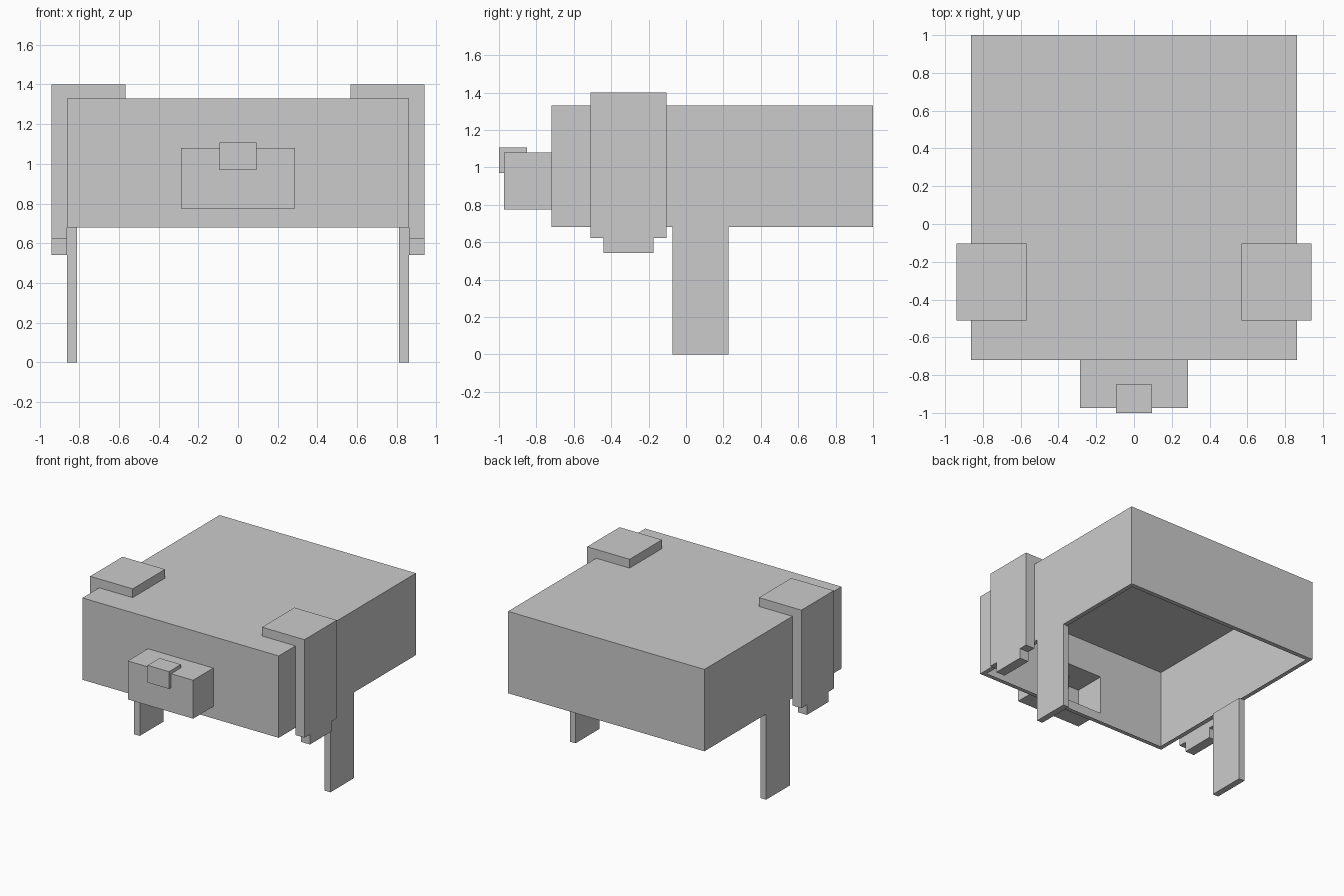
import bpy, bmesh

if "Cube" in bpy.data.objects:
    bpy.data.objects.remove(bpy.data.objects["Cube"])


def finish(name, bm, mirror=False):
    """Turn a bmesh into an object, optionally mirrored across x = 0."""
    bmesh.ops.recalc_face_normals(bm, faces=bm.faces[:])
    mesh = bpy.data.meshes.new(name)
    bm.to_mesh(mesh)
    bm.free()
    ob = bpy.data.objects.new(name, mesh)
    bpy.context.collection.objects.link(ob)
    if mirror:
        ob.modifiers.new("Mirror", 'MIRROR').use_axis[0] = True
    return ob


def box_mesh(x, y, z):
    bm = bmesh.new()
    bmesh.ops.create_cube(bm, size=1)
    for v in bm.verts:
        for i, (lo, hi) in enumerate((x, y, z)):
            v.co[i] = hi if v.co[i] > 0 else lo
    bm.normal_update()
    return bm


def facing(bm, axis, sign):
    return next(f for f in bm.faces if f.normal[axis] * sign > 0.9)


# Hollow body: thin-skinned box with a narrow rim around its open underside
bm = box_mesh((-0.862, 0.862), (-0.72, 1.0), (0.68, 1.33))
bottom, front = facing(bm, 2, -1), facing(bm, 1, -1)
bmesh.ops.inset_individual(bm, faces=[bottom], thickness=0.05)
bmesh.ops.delete(bm, geom=[bottom], context='FACES_ONLY')

# Snout: extruded from the front, open to the inside of the body
bmesh.ops.inset_individual(bm, faces=[front], thickness=0.1)
for v in front.verts:
    v.co.x = 0.287 if v.co.x > 0 else -0.287
    v.co.z = 1.08 if v.co.z > 1.0 else 0.775
ext = bmesh.ops.extrude_discrete_faces(bm, faces=[front])
for v in ext["faces"][0].verts:
    v.co.y = -0.973
finish("body_and_snout", bm)

# Nose
finish("nose", box_mesh((-0.094, 0.094), (-1.0, -0.85), (0.97, 1.107)))

# Legs, flush with the side walls
finish("legs", box_mesh((0.812, 0.862), (-0.072, 0.226), (0.0, 0.68)), mirror=True)

# Ears: flap on the roof folding down the side
bm = bmesh.new()
profile = [(0.568, 1.33), (0.568, 1.4), (0.941, 1.4),
           (0.941, 0.622), (0.862, 0.622), (0.862, 1.33)]
face = bm.faces.new([bm.verts.new((x, -0.51, z)) for x, z in profile])
ext = bmesh.ops.extrude_face_region(bm, geom=[face])
for v in ext["geom"]:
    if isinstance(v, bmesh.types.BMVert):
        v.co.y = -0.104
finish("ears", bm, mirror=True)

# Narrower ear tips
finish("ear_tips", box_mesh((0.862, 0.941), (-0.442, -0.173), (0.542, 0.622)), mirror=True)
